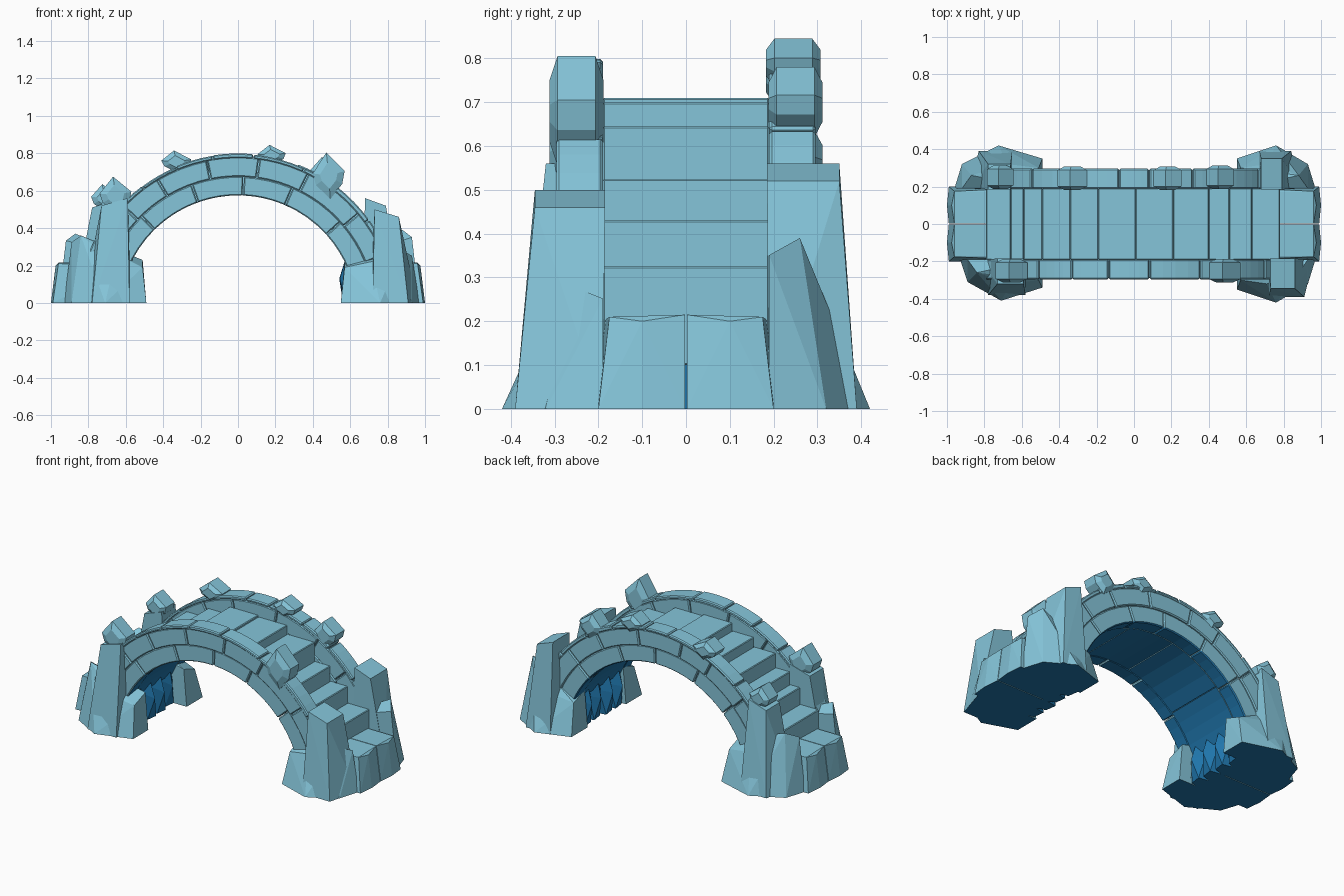
import bpy, bmesh, math, random
from mathutils import Vector

random.seed(4)
if "Cube" in bpy.data.objects:
    bpy.data.objects.remove(bpy.data.objects["Cube"])

CENTRE_Z = -0.06            # height of the arch centre
SOFFIT = 0.635              # underside radius of the arch
INNER, OUTER = 0.19, 0.29   # parapet faces in y
ENDS = ((-1, "left"), (1, "right"))
SIDES = ((-1, "front"), (1, "back"))


def make_material(name, colour):
    mat = bpy.data.materials.new(name)
    mat.use_nodes = True
    mat.diffuse_color = colour
    mat.node_tree.nodes["Principled BSDF"].inputs["Base Color"].default_value = colour
    return mat


PALE = make_material("pale blue stone", (0.235, 0.56, 0.7, 1))
DEEP = make_material("deep blue underside", (0.014, 0.18, 0.41, 1))


def finish(name, bm, bevel=0.0, all_deep=False):
    """Colour the underside deep blue, everything else pale, and link the object."""
    bmesh.ops.recalc_face_normals(bm, faces=bm.faces)
    for face in bm.faces:
        c = face.calc_center_median()
        under_arch = face.normal.z < -0.3 and math.hypot(c.x, c.z - CENTRE_Z) < 0.66
        on_ground = face.normal.z < -0.9 and c.z < 0.01
        face.material_index = int(all_deep or under_arch or on_ground)
    mesh = bpy.data.meshes.new(name)
    bm.to_mesh(mesh)
    bm.free()
    mesh.materials.append(PALE)
    mesh.materials.append(DEEP)
    obj = bpy.data.objects.new(name, mesh)
    bpy.context.collection.objects.link(obj)
    if bevel:
        modifier = obj.modifiers.new("worn edges", "BEVEL")
        modifier.width = bevel
        modifier.segments = 1


def rock(name, points, sx=1, sy=1, all_deep=False):
    """Faceted convex stone around the given points, mirrored by sx and sy."""
    bm = bmesh.new()
    for x, y, z in points:
        bm.verts.new((sx * x, sy * y, z))
    hull = bmesh.ops.convex_hull(bm, input=bm.verts)
    loose = set(hull["geom_interior"]) | set(hull["geom_unused"])
    bmesh.ops.delete(bm, geom=[v for v in loose if isinstance(v, bmesh.types.BMVert)],
                     context="VERTS")
    finish(name, bm, all_deep=all_deep)


def prism(name, outline, y0, y1, bevel):
    """Extrude an (x, z) outline along y."""
    bm = bmesh.new()
    face = bm.faces.new([bm.verts.new((x, y0, z)) for x, z in outline])
    result = bmesh.ops.extrude_face_region(bm, geom=[face])
    moved = [v for v in result["geom"] if isinstance(v, bmesh.types.BMVert)]
    bmesh.ops.translate(bm, verts=moved, vec=Vector((0, y1 - y0, 0)))
    finish(name, bm, bevel)


def polar(radius, angle):
    return radius * math.cos(angle), CENTRE_Z + radius * math.sin(angle)


def arc_height(x, radius):
    return CENTRE_Z + math.sqrt(max(radius ** 2 - x ** 2, 0))


def course(name, count, r0, r1, y0, y1, wobble=0.002, bevel=0.006, steps=4):
    """A ring of curved arch stones with uneven joints."""
    start, end = math.radians(22), math.radians(158)
    width = (end - start) / count
    joints = [start + width * (i + random.uniform(-0.15, 0.15) * (0 < i < count))
              for i in range(count + 1)]
    gap = 0.003
    for i, (a, b) in enumerate(zip(joints, joints[1:])):
        top = r1 + random.uniform(-wobble, wobble)
        angles = [a + gap + (b - a - 2 * gap) * k / steps for k in range(steps + 1)]
        outline = [polar(r0, t) for t in angles] + [polar(top, t) for t in reversed(angles)]
        prism(f"{name}_{i + 1}", outline, y0, y1, bevel)


def pier(name, sx, sy, inner, outer, reach, shoulder, left, right, height, depth):
    """A spreading foot with a tapering pillar rising from it."""
    middle = (inner + outer) / 2
    foot = [(inner, INNER, 0), (inner, reach - 0.07, 0), (middle, reach, 0),
            (outer - 0.04, reach - 0.1, 0), (outer, INNER, 0),
            (inner + 0.02, INNER, 0.23), (inner + 0.02, 0.3, 0.19),
            (middle - 0.05, 0.32, 0.22), (outer - 0.09, 0.26, shoulder),
            (outer - 0.04, INNER, shoulder * 0.9)]
    rock(f"{name}_pier_foot", foot, sx, sy)
    pillar = []
    for x, flare, drop in ((left, -0.02, 0), (right, 0.1, 0.04)):
        pillar += [(x + flare, INNER, 0), (x + flare / 2, reach - 0.03, 0),
                   (x, INNER - 0.005, height - drop), (x, depth, height - drop)]
    rock(f"{name}_pier_pillar", pillar, sx, sy)


def knob(name, x, y, z, rx, rz):
    """Diamond-like cut stone with blunt sides."""
    ry = 0.062
    diamond = ((-1, 0.1), (-0.15, 1), (1, 0.2), (0.85, -0.35), (0.1, -1), (-0.8, -0.4))
    rock(name, [(x + rx * size * dx, y + ry * depth, z + rz * size * dz)
                for depth, size in ((-1, 0.55), (-0.7, 1), (0.7, 1), (1, 0.55))
                for dx, dz in diamond])


# Parapets: two arch courses and a row of coping stones on each side
for side, label in SIDES:
    near, far = side * INNER, side * OUTER
    course(f"{label}_lower_course", 6, SOFFIT, 0.737, near, far - side * 0.008)
    course(f"{label}_upper_course", 7, 0.735, 0.84, near, far)
    course(f"{label}_coping", 9, 0.835, 0.858, near, far + side * 0.006, wobble=0.007)

# Vaulted underside of the deck
course("deck_vault", 5, SOFFIT + 0.002, 0.665, -INNER, INNER, wobble=0, bevel=0)

# Deck slabs and steps, from left to right
edges = [-0.79, -0.66, -0.59, -0.49, -0.34, -0.19, 0.01, 0.21, 0.4, 0.51, 0.63, 0.78]
treads = [0.325, 0.43, 0.51, 0.6, 0.66, 0.71, 0.7, 0.645, 0.525, 0.43, 0.325]
for i, (x0, x1, top) in enumerate(zip(edges, edges[1:], treads)):
    low0, low1 = (max(arc_height(x, SOFFIT + 0.02), 0.1) for x in (x0, x1))
    prism(f"deck_slab_{i + 1}", [(x0, low0), (x1, low1), (x1, top), (x0, top)],
          -INNER, INNER, 0.004)

# Bottom steps, each of two rough halves, with deep blue shards under the arch
for sx, end in ENDS:
    for sy, half in SIDES:
        step = [(x, y, z) for x in (0.62, 0.96) for y, z in ((0.002, 0.215), (0.175, 0.21))]
        step += [(x, y, 0) for x in (0.62, 0.99) for y in (0.002, INNER + 0.01)]
        step += [(1, 0.1, 0), (0.975, 0.1, 0.2), (0.62, INNER, 0.2)]
        rock(f"{end}_bottom_step_{half}", step, sx, sy)
    for k in range(4):
        y = (k - 1.5) / 10
        face_x = random.uniform(0.54, 0.57)
        shard = [(0.66, y + dy, z) for dy in (-0.055, 0.055) for z in (0, 0.2)]
        shard += [(face_x + 0.03, y - 0.03, 0), (face_x + 0.02, y + 0.04, 0),
                  (face_x, y, 0.13), (0.6, y - 0.055, 0.17), (0.6, y + 0.055, 0.15),
                  (0.585, y, 0.27)]
        rock(f"{end}_shard_{k + 1}", shard, sx, all_deep=True)

# Corner piers
pier("front_right", 1, -1, inner=0.55, outer=0.97, reach=0.42, shoulder=0.28,
     left=0.73, right=0.86, height=0.5, depth=0.345)
pier("front_left", -1, -1, inner=0.49, outer=0.93, reach=0.41, shoulder=0.36,
     left=0.59, right=0.73, height=0.56, depth=0.32)
pier("back_right", 1, 1, inner=0.55, outer=0.97, reach=0.42, shoulder=0.39,
     left=0.68, right=0.79, height=0.56, depth=0.35)
pier("back_left", -1, 1, inner=0.49, outer=0.96, reach=0.42, shoulder=0.37,
     left=0.66, right=0.78, height=0.55, depth=0.32)

# Cut stones set on the parapets and pier tops
knob("front_right_knob", 0.485, -0.25, 0.68, 0.085, 0.125)
knob("front_left_knob", -0.655, -0.25, 0.575, 0.085, 0.1)
knob("back_left_knob", -0.715, 0.25, 0.56, 0.07, 0.075)
knob("back_upper_left_knob", -0.33, 0.245, 0.755, 0.08, 0.06)
knob("back_crown_knob", 0.18, 0.245, 0.79, 0.075, 0.055)
knob("back_right_knob", 0.46, 0.25, 0.7, 0.075, 0.08)
